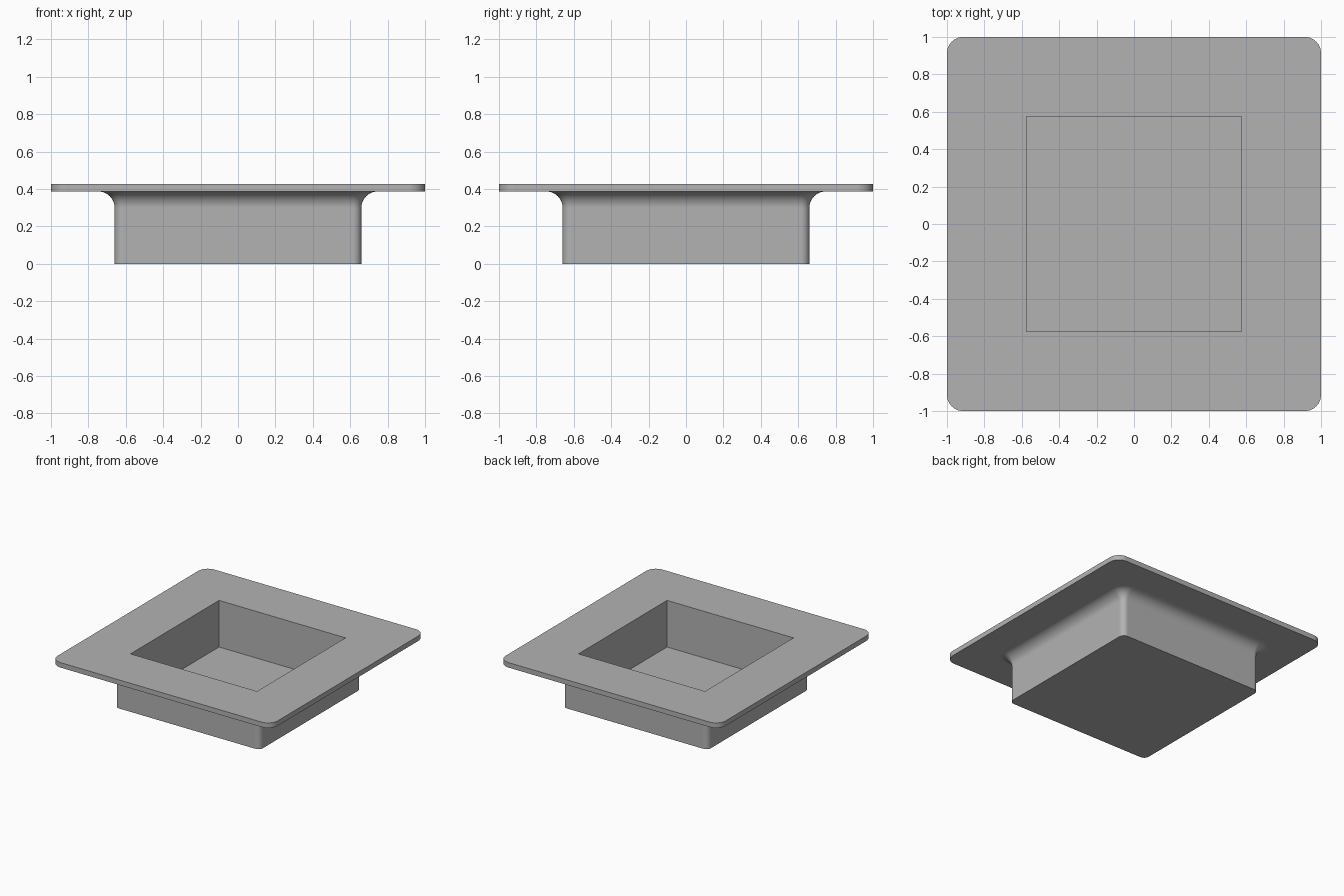
import bpy
import bmesh
from math import sin, cos, pi, radians

if "Cube" in bpy.data.objects:
    bpy.data.objects.remove(bpy.data.objects["Cube"], do_unlink=True)

HEIGHT, PLATE_BASE, FLOOR = 0.428, 0.387, 0.045
BODY, CAVITY, FILLET = 0.66, 0.575, 0.087
BODY_CORNER, PLATE_CORNER = 0.045, 0.087
STEPS = 10


def ring(bm, half, radius, z):
    """Rounded square loop, counter-clockwise from the +x +y corner."""
    verts = []
    for corner in range(4):
        a0 = corner * pi / 2
        sx = 1 if corner in (0, 3) else -1
        sy = 1 if corner in (0, 1) else -1
        for i in range(STEPS + 1):
            a = a0 + i / STEPS * pi / 2
            verts.append(bm.verts.new((sx * (half - radius) + radius * cos(a),
                                       sy * (half - radius) + radius * sin(a), z)))
    return verts


# Cross-section as (half width, corner radius, height), from base to cavity floor
profile = [(BODY, BODY_CORNER, 0)]
for i in range(STEPS + 1):
    a = i / STEPS * pi / 2
    out = FILLET * (1 - cos(a))
    profile.append((BODY + out, BODY_CORNER + out, PLATE_BASE - FILLET * (1 - sin(a))))
profile += [(1, PLATE_CORNER, PLATE_BASE), (1, PLATE_CORNER, HEIGHT),
            (CAVITY, 0, HEIGHT), (CAVITY, 0, FLOOR)]

# Loft the rings into one closed shell
bm = bmesh.new()
rings = [ring(bm, *p) for p in profile]
for low, high in zip(rings, rings[1:]):
    n = len(low)
    for i in range(n):
        j = (i + 1) % n
        bm.faces.new((low[i], low[j], high[j], high[i]))
bm.faces.new(list(reversed(rings[0])))
bm.faces.new(rings[-1])
bmesh.ops.remove_doubles(bm, verts=bm.verts, dist=0.0001)
bmesh.ops.recalc_face_normals(bm, faces=bm.faces)

mesh = bpy.data.meshes.new("flanged_tray")
bm.to_mesh(mesh)
bm.free()
tray = bpy.data.objects.new("flanged_tray", mesh)
bpy.context.collection.objects.link(tray)

# Plain grey material
grey = bpy.data.materials.new("plain_grey")
grey.use_nodes = True
colour = (0.45, 0.45, 0.45, 1)
grey.diffuse_color = colour
grey.node_tree.nodes["Principled BSDF"].inputs["Base Color"].default_value = colour
mesh.materials.append(grey)

# Smooth fillets and corners, crisp flat faces
bpy.ops.object.select_all(action="DESELECT")
tray.select_set(True)
bpy.context.view_layer.objects.active = tray
bpy.ops.object.shade_smooth_by_angle(angle=radians(30))
weighted = tray.modifiers.new("flat_face_normals", "WEIGHTED_NORMAL")
weighted.keep_sharp = True
